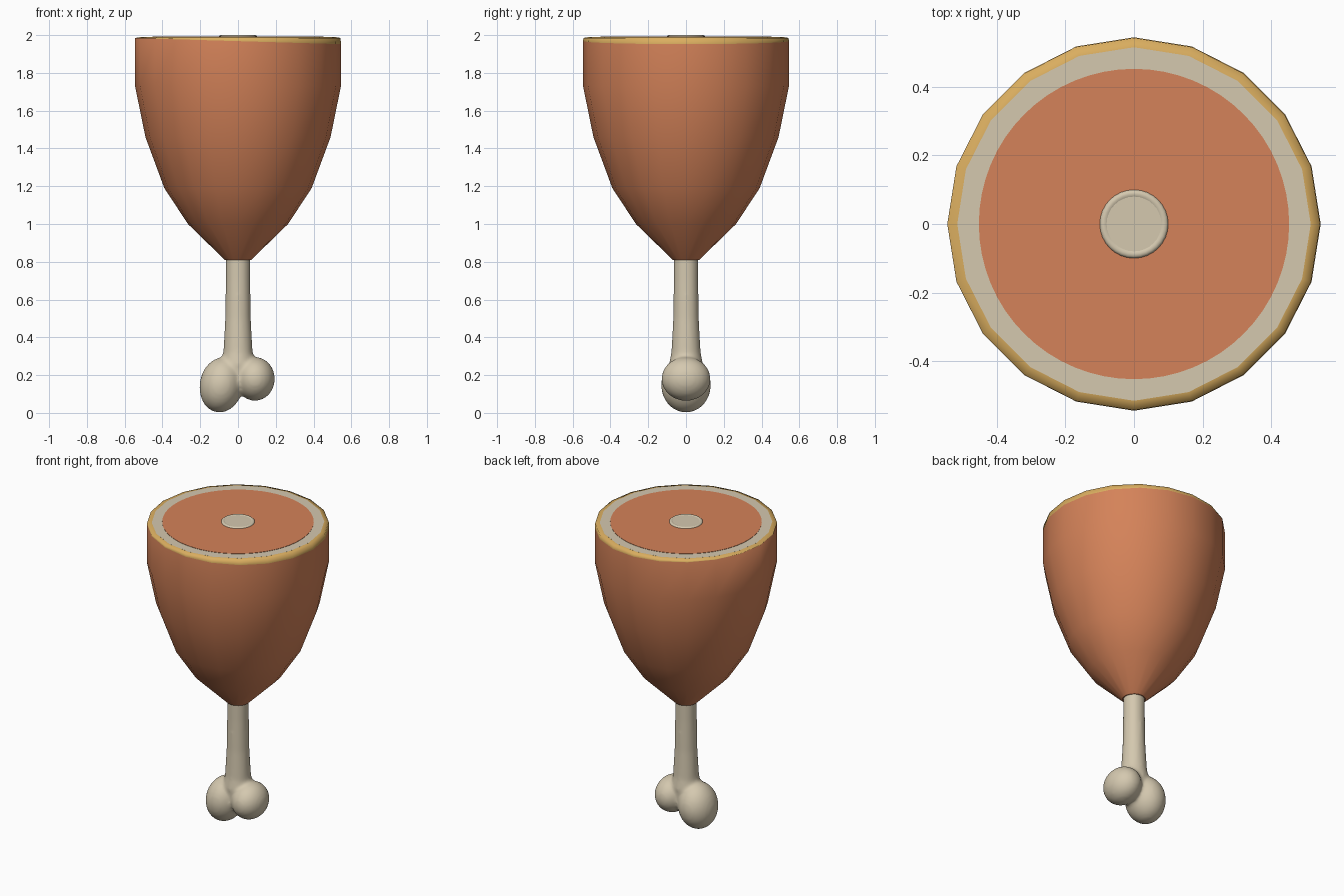
import bpy, bmesh, math
from mathutils import Matrix

if "Cube" in bpy.data.objects:
    bpy.data.objects.remove(bpy.data.objects["Cube"])


def material(name, rgb):
    m = bpy.data.materials.new(name)
    m.diffuse_color = (*rgb, 1)
    m.use_nodes = True
    m.node_tree.nodes["Principled BSDF"].inputs["Base Color"].default_value = m.diffuse_color
    return m


MEAT = material("roast meat", (0.66, 0.225, 0.1))
CREAM = material("bone cream", (0.66, 0.58, 0.43))
SKIN = material("golden skin", (0.70, 0.42, 0.115))


def make_object(name, bm, mats):
    bmesh.ops.recalc_face_normals(bm, faces=bm.faces)
    me = bpy.data.meshes.new(name)
    bm.to_mesh(me)
    bm.free()
    for m in mats:
        me.materials.append(m)
    ob = bpy.data.objects.new(name, me)
    bpy.context.collection.objects.link(ob)
    return ob


def lathe(bm, profile, sides, tilt=None, cap_top=True):
    """Rings from (radius, z) pairs; the ring with index tilt slopes along x."""
    rings = []
    for i, (r, z) in enumerate(profile):
        ring = []
        for k in range(sides):
            a = 2 * math.pi * k / sides
            dz = -0.016 * math.cos(a) if i == tilt else 0
            ring.append(bm.verts.new((r * math.cos(a), r * math.sin(a), z + dz)))
        rings.append(ring)
    bands = []
    for lo, hi in zip(rings, rings[1:]):
        bands.append([bm.faces.new((lo[k], lo[(k + 1) % sides], hi[(k + 1) % sides], hi[k]))
                      for k in range(sides)])
    bm.faces.new(rings[0][::-1])
    if cap_top:
        bm.faces.new(rings[-1])
    return bands


# Meat body with a slanted golden skin band at the top rim
bm = bmesh.new()
bands = lathe(bm, [(0.07, 0.81), (0.265, 1.0), (0.39, 1.19), (0.49, 1.46), (0.545, 1.73),
                   (0.545, 1.968), (0.543, 1.985), (0.515, 1.99)], 20, tilt=5, cap_top=False)
for band in bands:
    for f in band:
        f.smooth = True
for f in bands[-1] + bands[-2]:
    f.material_index = 1
make_object("meat_body", bm, [MEAT, SKIN])

# Fat layer across the cut top
bm = bmesh.new()
lathe(bm, [(0.516, 1.984), (0.516, 1.99)], 20)
make_object("fat_ring", bm, [CREAM])

# Round cut meat face
bm = bmesh.new()
lathe(bm, [(0.453, 1.986), (0.453, 1.992)], 64)
make_object("cut_meat_face", bm, [MEAT])

# Bone end showing in the cut
bm = bmesh.new()
for band in lathe(bm, [(0.1, 1.97), (0.1, 1.994), (0.094, 1.999), (0.086, 2.0), (0.08, 1.997)], 32):
    for f in band:
        f.smooth = True
make_object("bone_end", bm, [CREAM])

# Bone shaft and two knuckles, fused by a remesh
bm = bmesh.new()
lathe(bm, [(0.08, 0.15), (0.09, 0.26), (0.078, 0.32), (0.068, 0.5), (0.065, 0.7), (0.065, 0.9)], 24)
for loc, size, turn in (((-0.088, 0, 0.148), (0.115, 0.132, 0.147), 10),
                        ((0.09, 0, 0.18), (0.105, 0.13, 0.116), 0)):
    mat = (Matrix.Translation(loc) @ Matrix.Rotation(math.radians(turn), 4, 'Y')
           @ Matrix.Diagonal((*size, 1)))
    bmesh.ops.create_uvsphere(bm, u_segments=32, v_segments=20, radius=1, matrix=mat)
bone = make_object("leg_bone", bm, [CREAM])
rm = bone.modifiers.new("fuse", 'REMESH')
rm.mode = 'VOXEL'
rm.voxel_size = 0.011
rm.use_smooth_shade = True
sm = bone.modifiers.new("soften", 'SMOOTH')
sm.factor = 0.5
sm.iterations = 8
